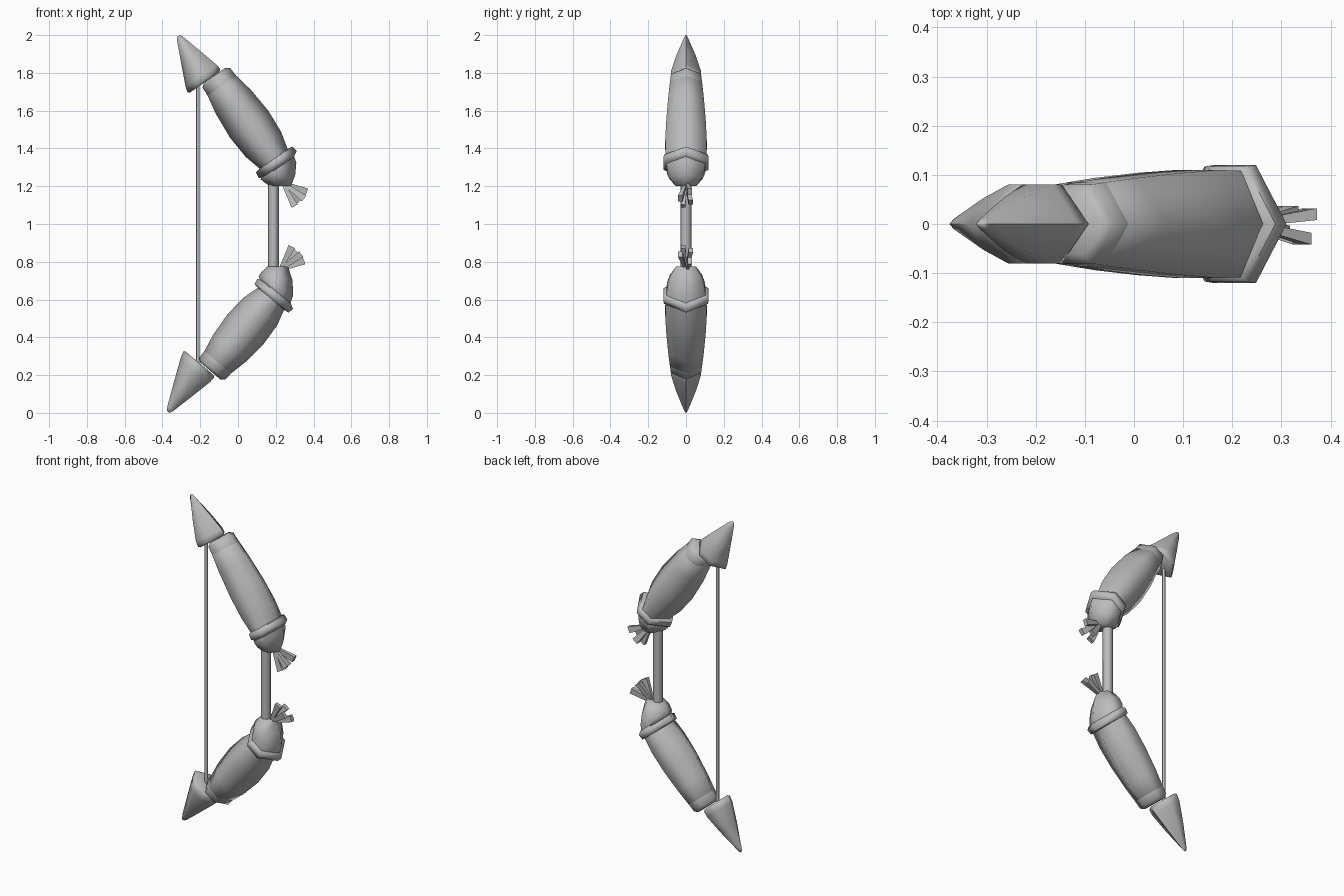
import bpy, bmesh, math
from mathutils import Vector

old = bpy.data.objects.get("Cube")
if old:
    bpy.data.objects.remove(old, do_unlink=True)

grey = bpy.data.materials.new("plain grey")
grey.use_nodes = True
COLOUR = (0.5, 0.5, 0.5, 1)
grey.diffuse_color = COLOUR
grey.node_tree.nodes["Principled BSDF"].inputs["Base Color"].default_value = COLOUR

# Cross-sections, as unit outlines
HEX = [(1, 0), (.38, 1), (-.38, 1), (-1, 0), (-.38, -1), (.38, -1)]
SQUARE = [(1, 1), (-1, 1), (-1, -1), (1, -1)]
ROUND = [(math.cos(i * math.pi / 4), math.sin(i * math.pi / 4)) for i in range(8)]
Y = Vector((0, 1, 0))


def loft(name, start, end, stations, outline=HEX, u0=None, u1=None, angle=70):
    """Sweep an outline from start to end; a station is (fraction, in-plane radius, depth radius)."""
    start, end = Vector(start), Vector(end)
    axis = (end - start).normalized()
    u0 = u0 or Y.cross(axis).normalized()
    u1 = u1 or u0
    bm = bmesh.new()
    rings = []
    for f, ru, ry in stations:
        centre = start.lerp(end, f)
        u = u0.lerp(u1, min(max(f, 0), 1)).normalized()
        rings.append([bm.verts.new(centre + u * a * ru + Y * b * ry) for a, b in outline])
    n = len(outline)
    for low, high in zip(rings, rings[1:]):
        for i in range(n):
            j = (i + 1) % n
            bm.faces.new((low[i], low[j], high[j], high[i]))
    bm.faces.new(rings[0])
    bm.faces.new(rings[-1])
    bmesh.ops.recalc_face_normals(bm, faces=bm.faces)
    mesh = bpy.data.meshes.new(name)
    bm.to_mesh(mesh)
    bm.free()
    mesh.materials.append(grey)
    for p in mesh.polygons:
        p.use_smooth = True
    mesh.set_sharp_from_angle(angle=math.radians(angle))
    obj = bpy.data.objects.new(name, mesh)
    bpy.context.collection.objects.link(obj)
    return obj


def limb(side, tip, tip_base, outer, collar, cap_end, up):
    """One root-shaped limb: tip cone, neck ring, body, collar, cap and leaf stubs."""
    outer, collar, cap_end = Vector(outer), Vector(collar), Vector(cap_end)
    d = (collar - outer).normalized()
    u = Vector((abs(d.z), 0, -d.x * math.copysign(1, d.z)))
    flat = Vector((1, 0, 0))
    loft(side + "_tip", tip_base, tip,
         [(-.03, .095, .07), (0, .107, .08), (.12, .1, .08), (.5, .063, .052),
          (.93, .02, .012), (1, .008, .004)], u0=u)
    loft(side + "_neck_ring", outer, collar,
         [(-.06, .07, .06), (-.03, .09, .08), (.06, .092, .085), (.07, .075, .07)], u0=u)
    loft(side + "_body", outer, collar,
         [(.04, .08, .075), (.06, .092, .085), (.25, .112, .094), (.52, .124, .104),
          (.76, .115, .11), (.95, .088, .108)], u0=u)
    loft(side + "_collar", outer, collar,
         [(.93, .085, .1), (.94, .118, .117), (1, .123, .12), (1.03, .095, .105)], u0=u)
    loft(side + "_cap", collar, cap_end,
         [(0, .1, .105), (.3, .104, .1), (.65, .085, .085), (1, .055, .052)], u0=u, u1=flat)
    # Cut leaf stubs fan out from the cap
    root = cap_end + Vector((.01, 0, -.02 * up))
    for i, (x, y, z) in enumerate([(.13, .02, .05), (.115, -.03, .085),
                                   (.085, .025, .105), (.065, -.015, .125)]):
        loft(f"{side}_leaf_{i + 1}", root, root + Vector((x, y, z * up)),
             [(0, .007, .006), (1, .019, .012)], SQUARE, angle=30)


limb("upper", (-.315, 0, 1.995), (-.18, 0, 1.758), (-.105, 0, 1.76),
     (.21, 0, 1.315), (.225, 0, 1.2), -1)
limb("lower", (-.37, 0, .005), (-.208, 0, .255), (-.127, 0, .245),
     (.197, 0, .63), (.21, 0, .775), 1)

# Grip and string
loft("grip", (.188, 0, .75), (.188, 0, 1.23), [(0, .028, .028), (1, .028, .028)], ROUND)
loft("string", (-.213, 0, .25), (-.213, 0, 1.73), [(0, .009, .009), (1, .009, .009)], ROUND)
